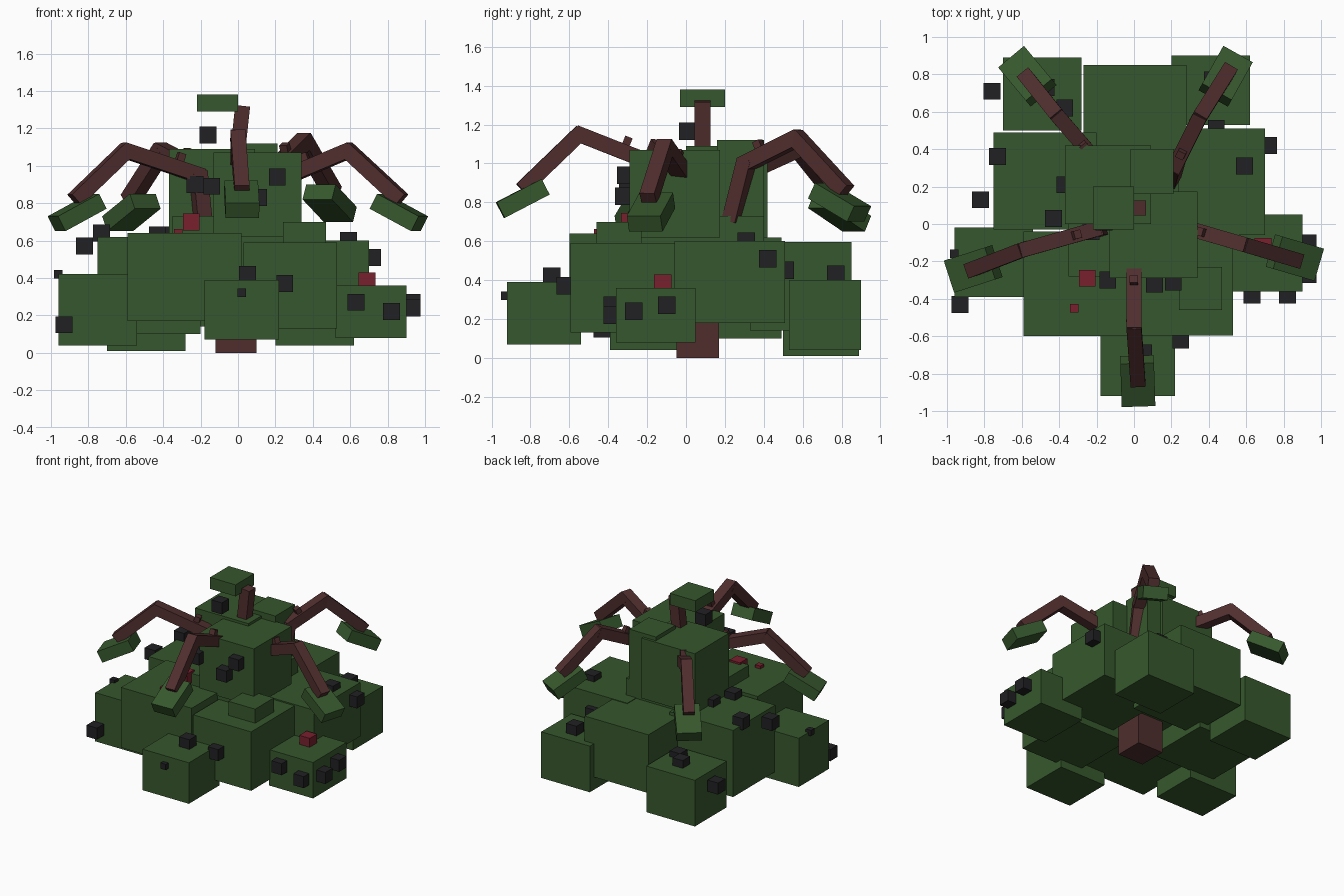
import bpy
import bmesh
from mathutils import Matrix, Vector

default_cube = bpy.data.objects.get("Cube")
if default_cube:
    bpy.data.objects.remove(default_cube, do_unlink=True)


def make_material(name, colour):
    material = bpy.data.materials.new(name)
    material.use_nodes = True
    material.diffuse_color = (*colour, 1)
    shader = material.node_tree.nodes["Principled BSDF"]
    shader.inputs["Base Color"].default_value = (*colour, 1)
    shader.inputs["Roughness"].default_value = .9
    return material


green = make_material("leaf green", (.037, .097, .026))
brown = make_material("bark brown", (.08, .027, .027))
black = make_material("dark berry", (.015, .015, .017))
red = make_material("red berry", (.19, .0145, .027))


def add_block(name, material, matrix):
    """Unit cube carried by a matrix into its final place."""
    bm = bmesh.new()
    bmesh.ops.create_cube(bm, size=1, matrix=matrix)
    mesh = bpy.data.meshes.new(name)
    bm.to_mesh(mesh)
    bm.free()
    mesh.materials.append(material)
    block = bpy.data.objects.new(name, mesh)
    bpy.context.collection.objects.link(block)
    return block


def box(name, material, xs, ys, zs):
    """Upright box given by its ranges along each axis."""
    spans = (xs, ys, zs)
    centre = Vector([(low + high) / 2 for low, high in spans])
    size = Vector([high - low for low, high in spans])
    add_block(name, material, Matrix.Translation(centre) @ Matrix.Diagonal((*size, 1)))


def slanted(name, material, centre, along, outward, size):
    """Tilted box: long axis follows 'along', width stays level."""
    along = along.normalized()
    side = Vector((-outward.y, outward.x, 0)).normalized()
    up = along.cross(side).normalized()
    side = up.cross(along)
    turn = Matrix((along, side, up)).transposed().to_4x4()
    add_block(name, material,
              Matrix.Translation(centre) @ turn @ Matrix.Diagonal((*size, 1)))


def limb(name, start, end, outward, width=.08, extra=.04):
    """Square branch between two points, lengthened so joints overlap."""
    along = end - start
    slanted(name, brown, (start + end) / 2, along, outward,
            (along.length + extra, width, width))


def arm(name, path, leaf_centre):
    """Bent branch with a drooping leaf and a twig stub near its root."""
    points = [Vector(p) for p in path]
    outward = points[-1] - points[-3]
    outward.z = 0
    for index, (start, end) in enumerate(zip(points, points[1:])):
        limb(f"{name}_branch_{index}", start, end, outward)
    droop = outward.normalized() - Vector((0, 0, .52))
    slanted(f"{name}_leaf", green, Vector(leaf_centre), droop, outward, (.26, .18, .09))
    root, elbow = points[-3], points[-2]
    stub = root.lerp(elbow, .25) + Vector((0, 0, .06))
    slanted(f"{name}_twig", brown, stub, elbow - root, outward, (.04, .045, .05))


def cubes(name, material, size, centres):
    for index, centre in enumerate(centres):
        add_block(f"{name}_{index}", material,
                  Matrix.Translation(centre) @ Matrix.Scale(size, 4))


# Trunk
box("trunk", brown, (-.12, .10), (-.05, .17), (0, .4))

# Outer ring of low foliage
box("low_foliage_front", green, (-.18, .22), (-.92, -.54), (.07, .39))
box("low_foliage_right", green, (-.96, -.54), (-.39, -.02), (.04, .42))
box("low_foliage_left", green, (.52, .90), (-.36, .05), (.08, .36))
box("low_foliage_back_right", green, (-.70, -.28), (.50, .89), (.01, .37))
box("low_foliage_back_left", green, (.20, .62), (.53, .90), (.04, .40))

# Middle ring of foliage
box("foliage_front_right", green, (-.59, .02), (-.60, -.04), (.17, .64))
box("foliage_front_left", green, (.03, .53), (-.595, -.05), (.13, .59))
box("foliage_side_right", green, (-.75, -.20), (-.03, .49), (.10, .62))
box("foliage_side_left", green, (.15, .70), (-.06, .51), (.18, .60))
box("foliage_back", green, (-.27, .28), (.33, .85), (.14, .595))
box("foliage_tuft", green, (.24, .47), (-.46, -.23), (.5, .70))

# Core and crown
box("foliage_core", green, (-.35, .24), (-.28, .40), (.25, .73))
box("crown_front", green, (-.13, .34), (-.29, .175), (.62, .1 + .97))
box("crown_back", green, (-.37, .09), (0, .42), (.62, 1.09))
box("crown_cap", green, (-.02, .21), (.16, .40), (.7, 1.12))

# Top shoot with its leaf
limb("top_shoot", Vector((-.01, .085, 1)), Vector((.025, .085, 1.32)),
     Vector((1, 0, 0)), extra=0)
box("top_leaf", green, (-.22, 0), (-.03, .20), (1.29, 1.38))

# Five bent arms, each ending in a leaf
arm("front_arm",
    [(0, -.22, 1.02), (0, -.55, 1.15), (.02, -.83, .88)],
    (.02, -.84, .82))
arm("right_arm",
    [(-.19, -.03, .74), (-.21, -.03, .95), (-.6, -.14, 1.08), (-.86, -.24, .83)],
    (-.86, -.24, .75))
arm("left_arm",
    [(.28, -.02, .95), (.59, -.11, 1.08), (.86, -.19, .83)],
    (.86, -.18, .75))
arm("back_right_arm",
    [(-.22, .36, .98), (-.41, .58, 1.08), (-.57, .78, .83)],
    (-.57, .79, .75))
arm("back_left_arm",
    [(.2, .24, .72), (.22, .31, 1), (.35, .57, 1.13), (.5, .81, .87)],
    (.49, .79, .80))

# Dark berries scattered over the foliage
cubes("front_berry", black, .09, [
    (.05, -.69, .42), (.25, -.62, .37),
    (-.14, -.30, .89), (.11, -.32, .83), (.21, -.31, .94),
])
cubes("right_berry", black, .09, [
    (-.93, -.43, .15), (-.82, .13, .57), (-.73, .36, .64),
    (-.43, .03, .63), (-.37, .21, .63), (-.23, -.04, .90),
])
cubes("left_berry", black, .09, [
    (.63, -.38, .27), (.82, -.38, .22), (.93, -.27, .24),
    (.93, -.10, .27), (.59, .31, .60), (.72, .42, .51),
])
cubes("back_berry", black, .09, [
    (-.76, .71, .28), (-.37, .62, .37), (-.47, .73, .385),
    (.42, .77, .43), (.44, .51, .45),
])
cubes("top_berry", black, .09, [(-.16, .01, 1.165)])
cubes("tiny_berry", black, .045, [(.02, -.93, .32), (-.96, -.16, .42)])

# Red berries
cubes("red_berry", red, .09, [(-.25, -.29, .70), (.69, -.12, .385)])
cubes("tiny_red_berry", red, .045, [(-.32, -.45, .64)])
